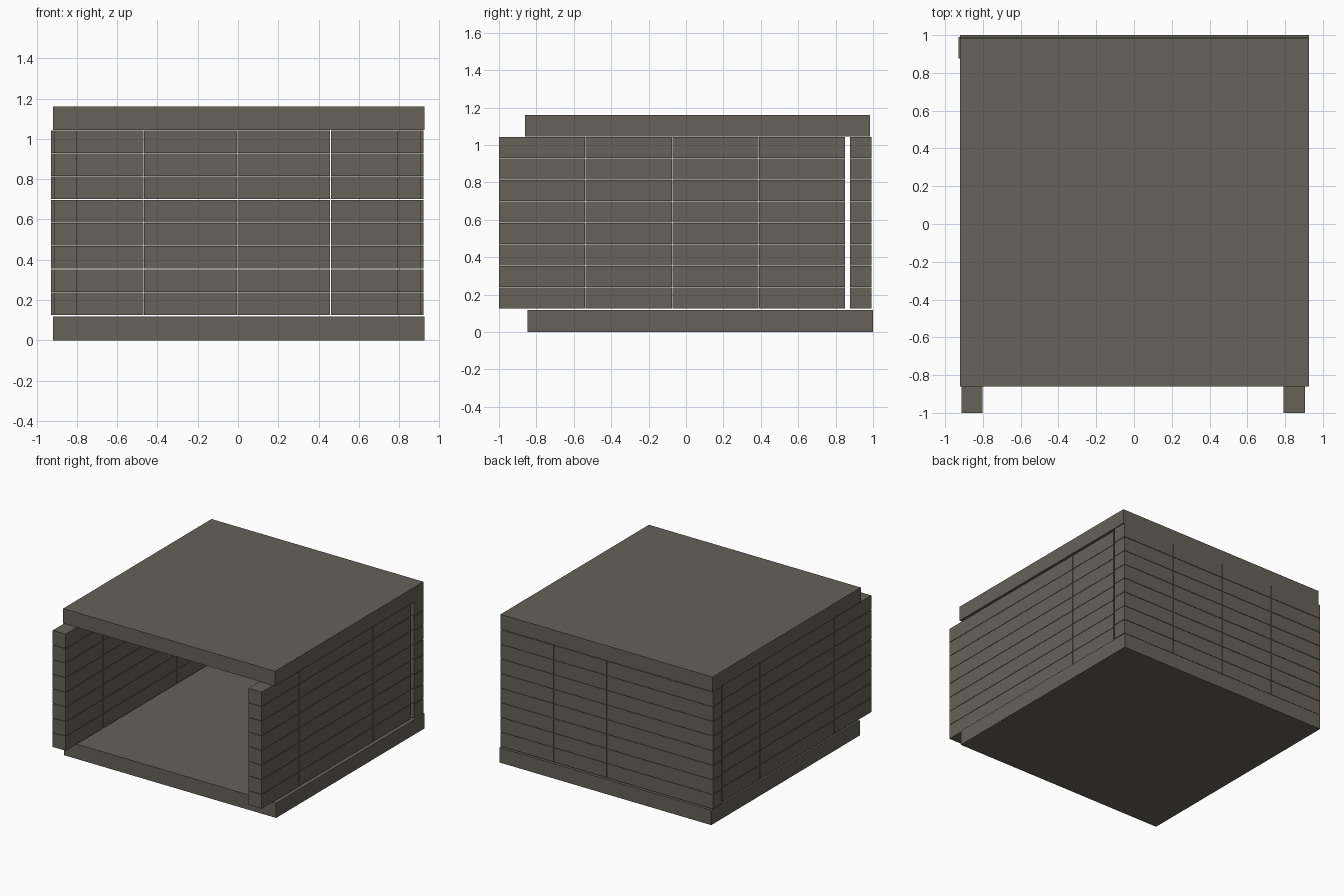
import bpy
import bmesh
from mathutils import Matrix, Vector

if "Cube" in bpy.data.objects:
    bpy.data.objects.remove(bpy.data.objects["Cube"])

stone = bpy.data.materials.new("grey_brown_stone")
stone.diffuse_color = (0.13, 0.122, 0.098, 1.0)
stone.use_nodes = True
stone.node_tree.nodes["Principled BSDF"].inputs["Base Color"].default_value = stone.diffuse_color

GAP = 0.003   # hairline joint between bricks


def add_box(bm, lo, hi):
    lo, hi = Vector(lo), Vector(hi)
    m = Matrix.Translation((lo + hi) / 2) @ Matrix.Diagonal((*(hi - lo), 1.0))
    bmesh.ops.create_cube(bm, size=1.0, matrix=m)


def finish(name, bm):
    me = bpy.data.meshes.new(name)
    bm.to_mesh(me)
    bm.free()
    me.materials.append(stone)
    bpy.context.collection.objects.link(bpy.data.objects.new(name, me))


def slab(name, lo, hi):
    bm = bmesh.new()
    add_box(bm, lo, hi)
    finish(name, bm)


def brick_wall(name, lo, hi, axis, columns=4, rows=8):
    """Long bricks stacked in a grid; axis is the direction the wall runs."""
    bm = bmesh.new()
    du = (hi[axis] - lo[axis] + GAP) / columns
    dz = (hi[2] - lo[2] + GAP) / rows
    for c in range(columns):
        for r in range(rows):
            a, b = list(lo), list(hi)
            a[axis] = lo[axis] + c * du
            b[axis] = a[axis] + du - GAP
            a[2] = lo[2] + r * dz
            b[2] = a[2] + dz - GAP
            add_box(bm, a, b)
    finish(name, bm)


# Floor and roof slabs
slab("floor", (-0.92, -0.848, 0.0), (0.926, 1.0, 0.117))
slab("roof", (-0.92, -0.861, 1.044), (0.926, 0.984, 1.16))

# Brick walls, open at the front
brick_wall("left_wall", (-0.914, -1.0, 0.125), (-0.801, 0.851, 1.043), 1)
brick_wall("right_wall", (0.791, -1.0, 0.125), (0.906, 0.851, 1.043), 1)
brick_wall("back_wall", (-0.929, 0.877, 0.125), (0.921, 0.991, 1.043), 0)
